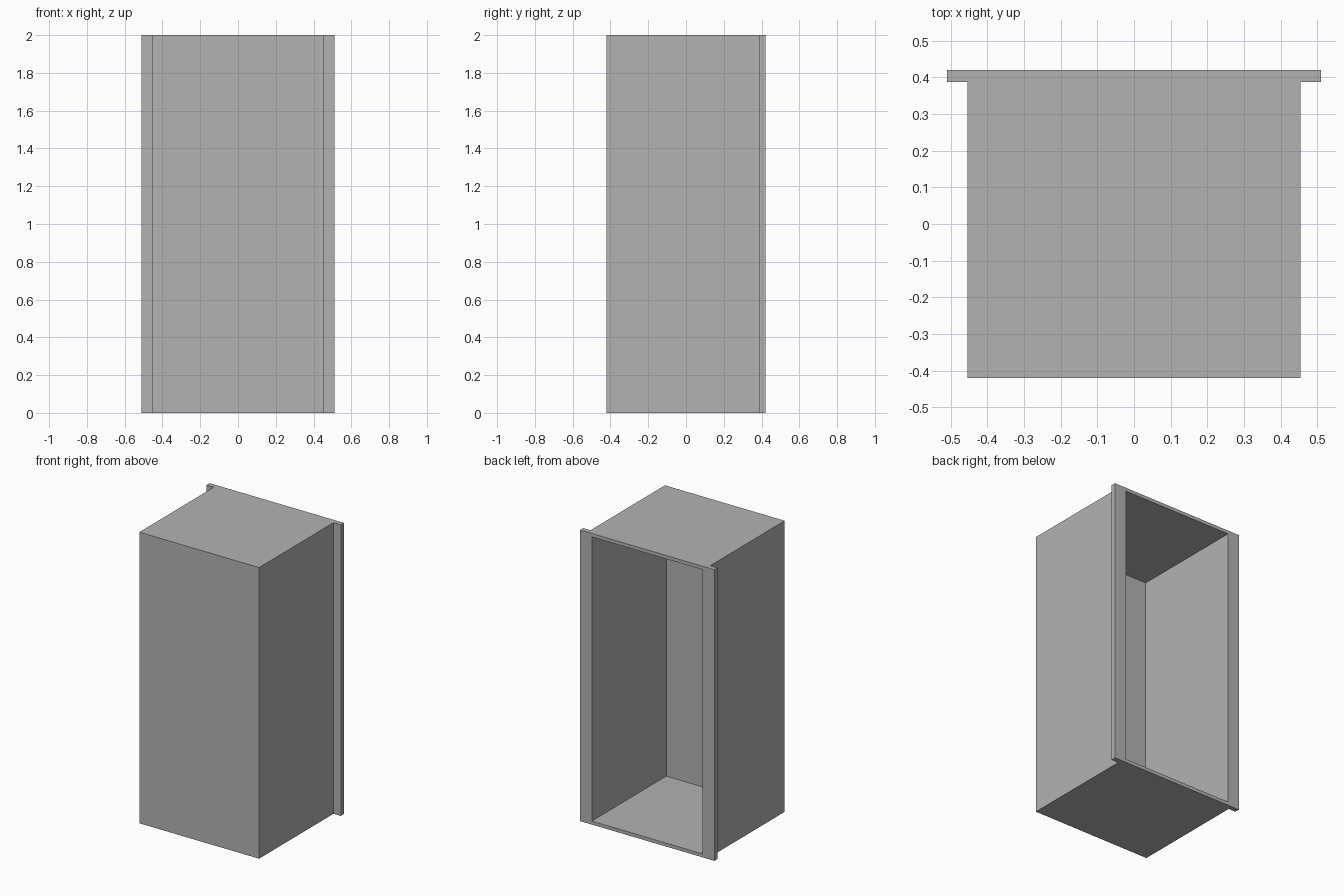
import bpy
import bmesh

# Remove the default cube
cube = bpy.data.objects.get("Cube")
if cube:
    bpy.data.objects.remove(cube, do_unlink=True)

HALF_W, FLANGE_W = 0.455, 0.51
FRONT, BACK, HEIGHT = -0.421, 0.421, 2.0
WALL = 0.034

# Single grey material
grey = bpy.data.materials.new("plain grey")
grey.use_nodes = True
colour = (0.45, 0.45, 0.45, 1)
grey.diffuse_color = colour
grey.node_tree.nodes["Principled BSDF"].inputs["Base Color"].default_value = colour

# Cabinet plan with side flanges, extruded to full height
right_half = [(HALF_W, FRONT), (HALF_W, BACK - WALL),
              (FLANGE_W, BACK - WALL), (FLANGE_W, BACK)]
plan = right_half + [(-x, y) for x, y in reversed(right_half)]
bm = bmesh.new()
base = bm.faces.new([bm.verts.new((x, y, 0)) for x, y in plan])
top = bmesh.ops.extrude_face_region(bm, geom=[base])["geom"]
bmesh.ops.translate(bm, vec=(0, 0, HEIGHT),
                    verts=[v for v in top if isinstance(v, bmesh.types.BMVert)])
bmesh.ops.recalc_face_normals(bm, faces=bm.faces)

# Hollow interior: cut the opening out of the back face and sink it inward
back = max(bm.faces, key=lambda f: f.calc_center_median().y)
bmesh.ops.inset_region(bm, faces=[back], thickness=WALL)
for v in back.verts:
    v.co.x = (HALF_W - WALL) * (1 if v.co.x > 0 else -1)
cavity = bmesh.ops.extrude_discrete_faces(bm, faces=[back])["faces"][0]
for v in cavity.verts:
    v.co.y = FRONT + WALL
bmesh.ops.recalc_face_normals(bm, faces=bm.faces)

mesh = bpy.data.meshes.new("cabinet_shell")
bm.to_mesh(mesh)
bm.free()
mesh.materials.append(grey)
bpy.context.scene.collection.objects.link(bpy.data.objects.new("cabinet_shell", mesh))
